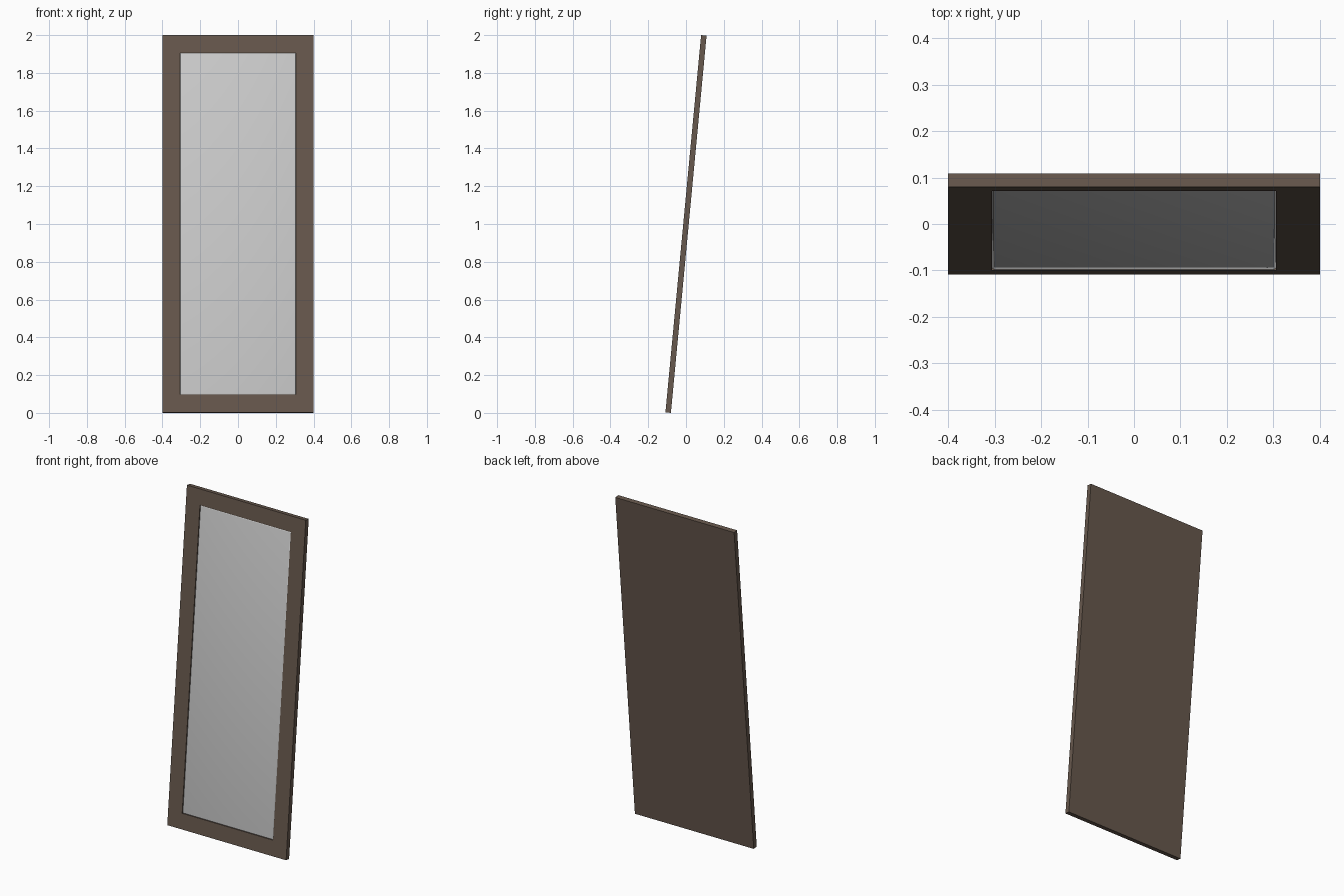
import bpy, bmesh, math
from mathutils import Matrix

cube = bpy.data.objects.get("Cube")
if cube:
    bpy.data.objects.remove(cube, do_unlink=True)

WIDTH, HEIGHT, THICK = 0.80, 2.006, 0.029
BORDER = 0.094            # width of the visible frame
RECESS = 0.010            # depth of the pocket for the glass
LEAN = Matrix.Translation((0, 0, 1)) @ Matrix.Rotation(math.radians(-5.4), 4, 'X')


def material(name, color):
    m = bpy.data.materials.new(name)
    m.use_nodes = True
    m.diffuse_color = color
    m.node_tree.nodes["Principled BSDF"].inputs["Base Color"].default_value = color
    return m


def box(bm, size, y=0.0):
    bmesh.ops.create_cube(bm, size=1, matrix=Matrix.Translation((0, y, 0)) @ Matrix.Diagonal((*size, 1)))
    bm.normal_update()


def finish(bm, name, mat):
    bm.transform(LEAN)
    mesh = bpy.data.meshes.new(name)
    bm.to_mesh(mesh)
    bm.free()
    mesh.materials.append(mat)
    obj = bpy.data.objects.new(name, mesh)
    bpy.context.collection.objects.link(obj)
    return obj


wood = material("dark brown wood", (0.135, 0.098, 0.074, 1))
silver = material("mirror grey", (0.61, 0.61, 0.61, 1))

# Frame: a slab with a pocket sunk into its front
bm = bmesh.new()
box(bm, (WIDTH, THICK, HEIGHT))
front = min(bm.faces, key=lambda f: f.normal.y)
bmesh.ops.inset_region(bm, faces=[front], thickness=BORDER, use_even_offset=True)
bmesh.ops.inset_region(bm, faces=[front], thickness=0.0001, depth=-RECESS)
finish(bm, "mirror_frame", wood)

# Glass: a thin pane with softened front edges, seated in the pocket
bm = bmesh.new()
pane_thick = 0.008
box(bm, (WIDTH - 2 * BORDER, pane_thick, HEIGHT - 2 * BORDER),
    -THICK / 2 + RECESS - pane_thick / 2)
front = min(bm.faces, key=lambda f: f.normal.y)
bmesh.ops.bevel(bm, geom=list(front.edges), offset=0.006, segments=3,
                profile=0.5, affect='EDGES')
glass = finish(bm, "mirror_glass", silver)
bpy.ops.object.select_all(action='DESELECT')
glass.select_set(True)
bpy.context.view_layer.objects.active = glass
bpy.ops.object.shade_smooth_by_angle(angle=math.radians(40))
